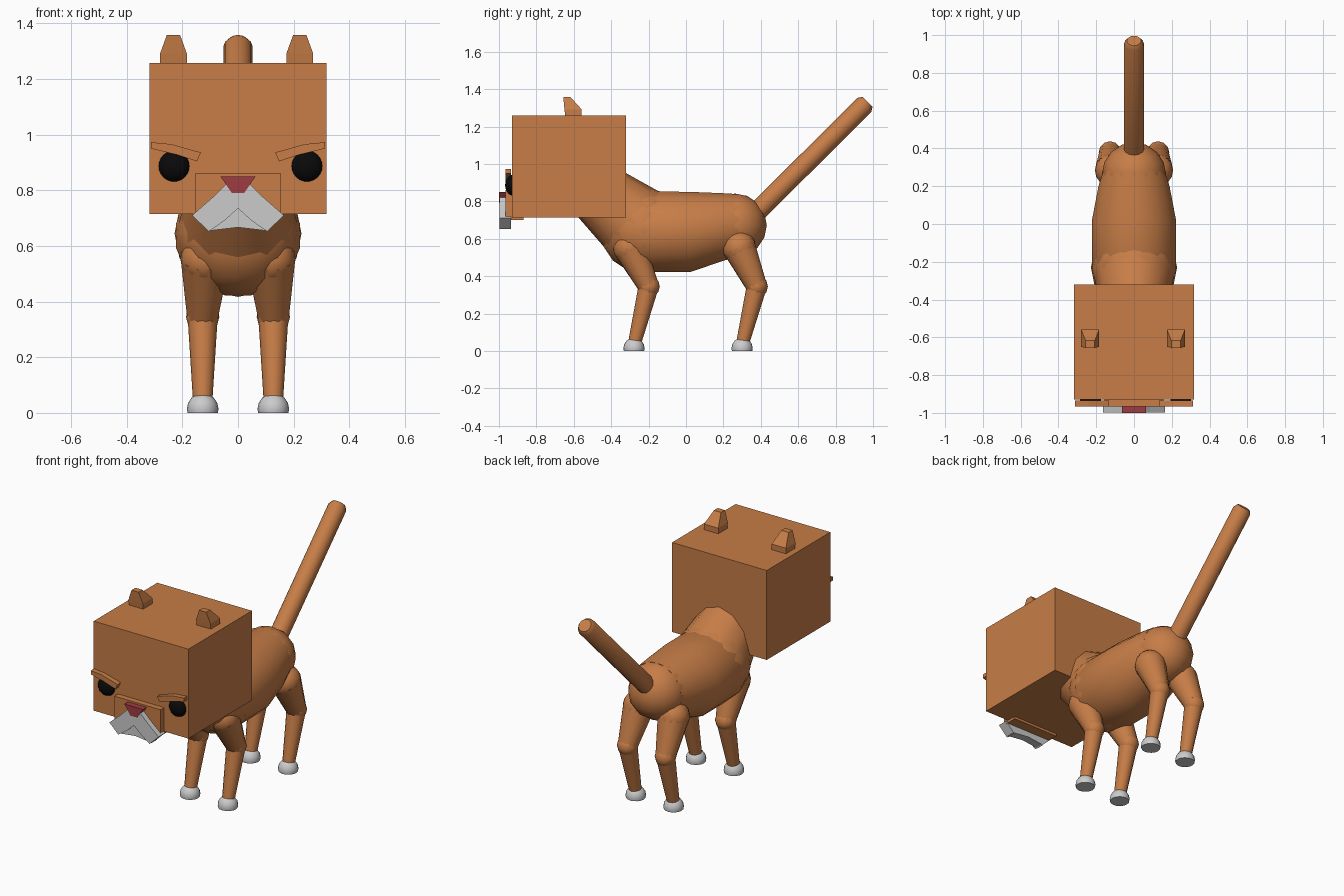
import bpy, bmesh
from math import cos, sin, pi, radians
from mathutils import Vector

if "Cube" in bpy.data.objects:
    bpy.data.objects.remove(bpy.data.objects["Cube"])


def material(name, col):
    m = bpy.data.materials.new(name)
    m.diffuse_color = (*col, 1)
    m.use_nodes = True
    m.node_tree.nodes["Principled BSDF"].inputs["Base Color"].default_value = m.diffuse_color
    return m


BROWN = material("brown", (0.57, 0.205, 0.063))
BLACK = material("black", (0.003, 0.003, 0.003))
RED = material("red", (0.34, 0.045, 0.052))


def finish(name, bm, mat=None, smooth=True):
    bmesh.ops.recalc_face_normals(bm, faces=bm.faces)
    me = bpy.data.meshes.new(name)
    bm.to_mesh(me)
    bm.free()
    ob = bpy.data.objects.new(name, me)
    bpy.context.collection.objects.link(ob)
    if mat:
        me.materials.append(mat)
    if smooth:
        bpy.ops.object.select_all(action='DESELECT')
        ob.select_set(True)
        bpy.context.view_layer.objects.active = ob
        bpy.ops.object.shade_smooth_by_angle(angle=radians(40))
    return ob


def box(name, lo, hi, mat):
    lo, hi = Vector(lo), Vector(hi)
    bm = bmesh.new()
    bmesh.ops.create_cube(bm, size=1)
    bmesh.ops.scale(bm, vec=hi - lo, verts=bm.verts)
    bmesh.ops.translate(bm, vec=(lo + hi) / 2, verts=bm.verts)
    return finish(name, bm, mat, False)


def skin(name, rings, mat, smooth=True):
    """Join equal-sized rings of points into a closed solid."""
    bm = bmesh.new()
    vs = [[bm.verts.new(p) for p in r] for r in rings]
    n = len(vs[0])
    for a, b in zip(vs, vs[1:]):
        for i in range(n):
            j = (i + 1) % n
            bm.faces.new((a[i], a[j], b[j], b[i]))
    bm.faces.new(vs[0])
    bm.faces.new(vs[-1])
    return finish(name, bm, mat, smooth)


def prism(name, pts, y0, y1, mat=None):
    return skin(name, [[(x, y, z) for x, z in pts] for y in (y0, y1)], mat, False)


def tube(name, a, b, profile, mat, n=12):
    """Round solid along a-b; profile holds (fraction, radius)."""
    a, b = Vector(a), Vector(b)
    q = Vector((0, 0, 1)).rotation_difference(b - a)
    rings = [[a.lerp(b, t) + q @ Vector((r * cos(2 * pi * i / n), r * sin(2 * pi * i / n), 0))
              for i in range(n)] for t, r in profile]
    return skin(name, rings, mat)


def ball(name, c, r, mat=None, scale=(1, 1, 1), floor=False, n=16):
    bm = bmesh.new()
    bmesh.ops.create_uvsphere(bm, u_segments=n, v_segments=n // 2, radius=r)
    bmesh.ops.scale(bm, vec=scale, verts=bm.verts)
    bmesh.ops.translate(bm, vec=c, verts=bm.verts)
    if floor:
        cut = bmesh.ops.bisect_plane(bm, geom=bm.verts[:] + bm.edges[:] + bm.faces[:],
                                     plane_co=(0, 0, 0), plane_no=(0, 0, -1), clear_outer=True)
        edges = [e for e in cut["geom_cut"] if isinstance(e, bmesh.types.BMEdge)]
        bmesh.ops.contextual_create(bm, geom=edges)
    return finish(name, bm, mat)


# Body: (y, centre z, half width, half height)
body = [(-0.30, .635, .20, .20), (-0.25, .638, .227, .22), (0.02, .636, .227, .219),
        (0.20, .663, .192, .184), (0.28, .672, .165, .17)]
N = 16
skin("body", [[(rx * cos(2 * pi * (i + .5) / N), y, zc + rz * sin(2 * pi * (i + .5) / N))
               for i in range(N)] for y, zc, rx, rz in body], BROWN)
ball("rump", (0, .262, .672), .17, BROWN)

# Chest and neck
ball("chest", (0, -0.23, .645), .228, BROWN)
tube("neck", (0, -0.23, .65), (0, -0.47, .845), [(0, .222), (1, .168)], BROWN, 12)

# Tail
tube("tail", (0, .32, .685), (0, .97, 1.332),
     [(0, .053), (.975, .053), (1, .038)], BROWN)

# Legs with dome feet
for side, s in (("left", -1), ("right", 1)):
    for end, hip_y, knee_y, foot_y in (("front", -.30, -.2, -.278), ("hind", .285, .378, .30)):
        nm = f"{end}_{side}_"
        x = .127 * s
        hip, knee, foot = (.117 * s, hip_y, .552), (x, knee_y, .345), (x, foot_y, .03)
        ball(nm + "hip", hip, .09, BROWN)
        tube(nm + "upper_leg", hip, knee, [(0, .09), (1, .057)], BROWN)
        ball(nm + "knee", knee, .06, BROWN, n=12)
        tube(nm + "lower_leg", knee, foot, [(0, .054), (1, .034)], BROWN)
        ball(nm + "foot", (x, foot_y, .014), .057, floor=True)

# Head block and muzzle
box("head", (-.318, -.93, .715), (.318, -.32, 1.258), BROWN)
box("muzzle", (-.155, -.965, .70), (.155, -.87, .86), BROWN)

# Ears: flared block with sloping back
for side, cx in (("left", -.232), ("right", .222)):
    levels = [(1.25, .048, -.645, -.558), (1.292, .048, -.65, -.558), (1.358, .024, -.656, -.618)]
    skin("ear_" + side, [[(cx - w, f, z), (cx + w, f, z), (cx + w, b, z), (cx - w, b, z)]
                         for z, w, f, b in levels], BROWN, False)

# Eyes and brows
brow = [(.312, .973), (.24, .966), (.133, .936), (.148, .904), (.22, .928), (.312, .950)]
for side, s, ex in (("left", -1, -.23), ("right", 1, .248)):
    ball("eye_" + side, (ex, -.925, .887), .056, BLACK, (1, .75, 1), n=24)
    prism("brow_" + side, [(x * s, z) for x, z in brow], -.965, -.935, BROWN)

# Nose, whisker pads and chin
prism("nose", [(-.063, .85), (.063, .85), (.022, .79), (-.022, .79)], -1.0, -.95, RED)
for side, s in (("left", -1), ("right", 1)):
    pad = [(0, .835), (.04, .825), (.085, .78), (.165, .71), (.105, .652), (.05, .69), (0, .735)]
    prism("whisker_pad_" + side, [(x * s, z) for x, z in pad], -.998, -.935)
    chin = [(0, .74), (.05, .695), (.11, .654), (0, .667)]
    prism("chin_" + side, [(x * s, z) for x, z in chin], -.985, -.935)
